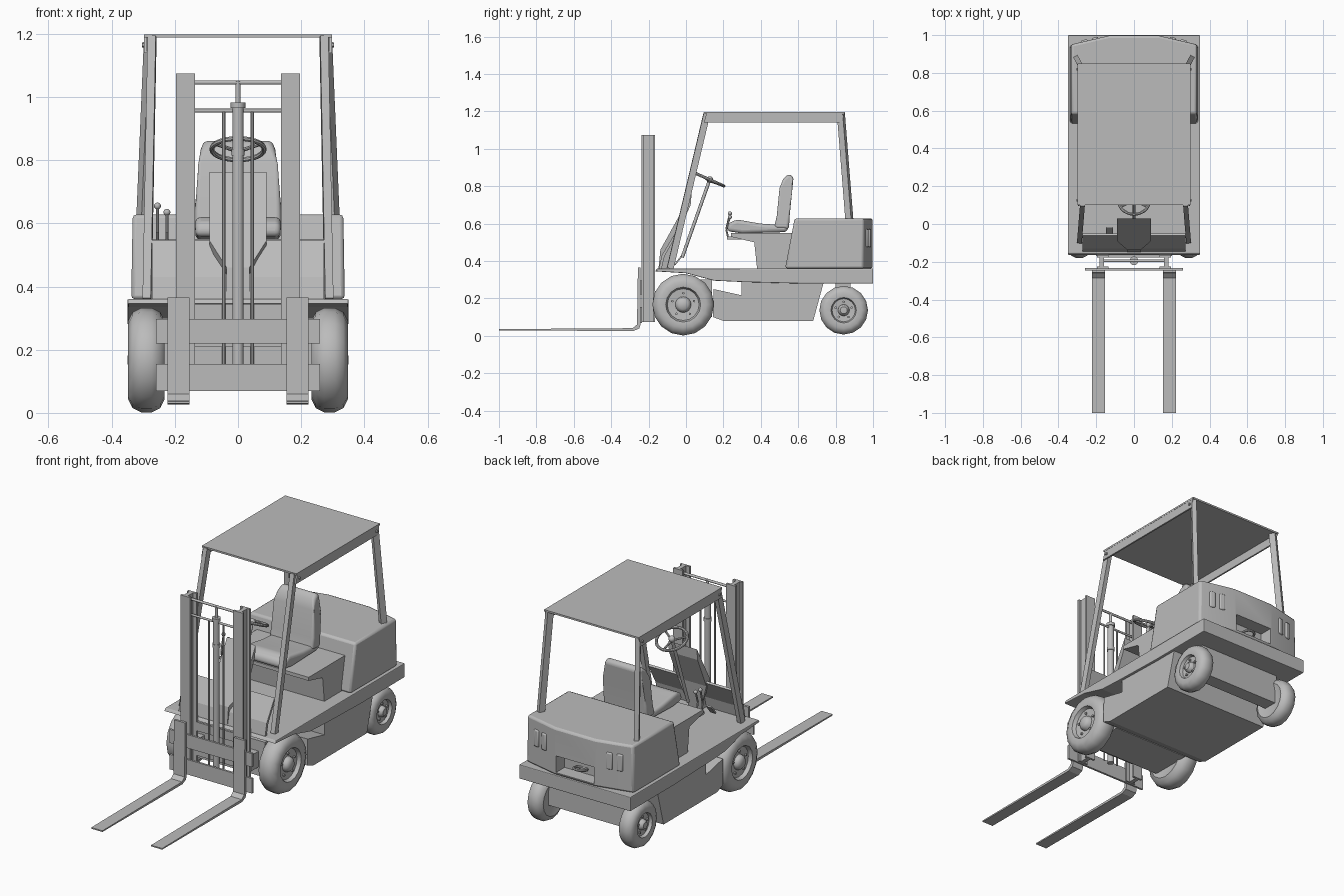
import bpy, bmesh, math
from mathutils import Vector, Matrix

if "Cube" in bpy.data.objects:
    bpy.data.objects.remove(bpy.data.objects["Cube"])

grey = bpy.data.materials.new("machine_grey")
grey.use_nodes = True
COL = (0.5, 0.5, 0.5, 1)
grey.diffuse_color = COL
grey.node_tree.nodes["Principled BSDF"].inputs["Base Color"].default_value = COL


def finish(name, bm, smooth=False, bevel=0, segments=2):
    bmesh.ops.recalc_face_normals(bm, faces=bm.faces)
    me = bpy.data.meshes.new(name)
    bm.to_mesh(me)
    bm.free()
    me.materials.append(grey)
    ob = bpy.data.objects.new(name, me)
    bpy.context.collection.objects.link(ob)
    if bevel:
        mod = ob.modifiers.new("bevel", "BEVEL")
        mod.width, mod.segments = bevel, segments
    if smooth:
        bpy.ops.object.select_all(action="DESELECT")
        bpy.context.view_layer.objects.active = ob
        ob.select_set(True)
        bpy.ops.object.shade_smooth_by_angle(angle=math.radians(40))
    return ob


def extrude(name, pts, vec, shape=None, **kw):
    """Extrude a closed 3D outline; shape may move each vertex."""
    bm = bmesh.new()
    face = bm.faces.new([bm.verts.new(p) for p in pts])
    res = bmesh.ops.extrude_face_region(bm, geom=[face])
    verts = [v for v in res["geom"] if isinstance(v, bmesh.types.BMVert)]
    bmesh.ops.translate(bm, verts=verts, vec=vec)
    if shape:
        for v in bm.verts:
            shape(v.co)
    return finish(name, bm, **kw)


def prism(name, yz, x0, x1, **kw):
    return extrude(name, [(x0, y, z) for y, z in yz], (x1 - x0, 0, 0), **kw)


def box(name, x, y, z, **kw):
    return prism(name, [(y[0], z[0]), (y[1], z[0]), (y[1], z[1]), (y[0], z[1])], *x, **kw)


def bar(name, a, b, w, d):
    a, b = Vector(a), Vector(b)
    bm = bmesh.new()
    rot = (b - a).to_track_quat("Z", "Y").to_matrix().to_4x4()
    size = Matrix.Diagonal((w, d, (b - a).length, 1))
    bmesh.ops.create_cube(bm, size=1, matrix=Matrix.Translation((a + b) / 2) @ rot @ size)
    return finish(name, bm)


def rod(name, a, b, r, sides=12):
    a, b = Vector(a), Vector(b)
    bm = bmesh.new()
    rot = (b - a).to_track_quat("Z", "Y").to_matrix().to_4x4()
    bmesh.ops.create_cone(bm, cap_ends=True, segments=sides, radius1=r, radius2=r,
                          depth=(b - a).length, matrix=Matrix.Translation((a + b) / 2) @ rot)
    return finish(name, bm, smooth=True)


def ball(name, c, r):
    bm = bmesh.new()
    bmesh.ops.create_uvsphere(bm, u_segments=12, v_segments=8, radius=r,
                              matrix=Matrix.Translation(c))
    return finish(name, bm, smooth=True)


def ring(name, c, r, tube, tilt):
    bpy.ops.mesh.primitive_torus_add(location=c, rotation=(tilt, 0, 0), major_radius=r,
                                     minor_radius=tube, major_segments=28, minor_segments=8)
    ob = bpy.context.object
    ob.name = name
    ob.data.materials.append(grey)
    bpy.ops.object.shade_smooth_by_angle()


def wheel(name, side, y, z, r, x0, x1, rim):
    """Tyre, dished rim and hub as one lathed section around the x axis."""
    w = x1 - x0
    section = [(0, x0 + .1 * w), (rim, x0 + .1 * w), (.75 * r, x0), (.92 * r, x0 + .12 * w),
               (r, x0 + .35 * w), (r, x1 - .35 * w), (.92 * r, x1 - .12 * w), (.75 * r, x1),
               (rim * 1.1, x1 - .04 * w), (rim, x1 - .22 * w), (rim * .5, x1 - .25 * w),
               (rim * .45, x1 - .1 * w), (rim * .3, x1), (0, x1 + .02 * w)]
    bm = bmesh.new()
    vs = [bm.verts.new((side * x, y, z + rad)) for rad, x in section]
    es = [bm.edges.new(p) for p in zip(vs, vs[1:])]
    bmesh.ops.spin(bm, geom=vs + es, cent=(0, y, z), axis=(1, 0, 0),
                   angle=math.tau, steps=16, use_duplicate=False)
    bmesh.ops.remove_doubles(bm, verts=bm.verts, dist=.0005)
    finish(name, bm, smooth=True)
    for i in range(5):
        a = math.tau * i / 5
        p = Vector((side * (x1 - .26 * w), y + .72 * rim * math.sin(a), z + .72 * rim * math.cos(a)))
        rod(name + "_bolt", p, p + Vector((side * .012, 0, 0)), .007, 6)


# Chassis
prism("platform", [(-.155, .36), (-.165, .345), (0, .335), (.15, .295), (.3, .288),
                   (.6, .28), (1, .28), (1, .36)], -.35, .35, bevel=.004)
prism("lower_body", [(.147, .25), (.297, .217), (.297, .3), (.74, .3), (.68, .08),
                     (.2, .08), (.145, .1)], -.335, .335)
box("front_axle", (-.24, .24), (-.1, .14), (.1, .3))
box("rear_axle", (-.26, .26), (.8, .88), (.11, .29))

# Hood and counterweight with tapered rear corners and a towing recess
def lean_front(co):
    if co.y < .7:
        co.y += (co.z - .36) * .19
    co.x *= 1 - (co.z - .36) * .05

hood = extrude("counterweight", [(-.338, .53, .36), (.338, .53, .36), (.338, .95, .36), (.13, .998, .36),
                                 (-.13, .998, .36), (-.338, .95, .36)], (0, 0, .268),
               shape=lean_front, smooth=True, bevel=.012)
cutter = box("recess_cutter", (-.12, .12), (.92, 1.1), (.375, .47))
cutter.hide_render = True
cutter.hide_set(True)
cut = hood.modifiers.new("recess", "BOOLEAN")
cut.object, cut.operation, cut.solver = cutter, "DIFFERENCE", "EXACT"
ring("tow_ring", (0, .95, .41), .035, .007, 0.2)

# Seat base and seat
prism("seat_base", [(.38, .36), (.54, .36), (.58, .55), (.24, .55), (.24, .53), (.365, .5)],
      -.277, .277)
prism("seat_cushion", [(.22, .56), (.225, .6), (.27, .622), (.4, .6), (.55, .59), (.54, .555), (.3, .548)],
      -.135, .135, smooth=True, bevel=.018, segments=4)

def taper_back(co):
    if co.z > .78:
        co.x *= 1 - (co.z - .78) * 2.6

prism("seat_back", [(.47, .575), (.485, .64), (.5, .79), (.52, .84), (.55, .866), (.575, .85),
                    (.565, .75), (.555, .65), (.55, .57)], -.137, .137,
      shape=taper_back, smooth=True, bevel=.018, segments=4)

# Dash panel, console and steering
prism("dash_panel", [(-.145, .36), (-.13, .43), (-.06, .547), (-.05, .54), (-.115, .425), (-.13, .36)],
      -.272, .272)

def narrow_foot(co):
    if co.z < .5:
        co.x *= .4

prism("console", [(-.147, .36), (-.137, .46), (-.09, .545), (.03, .762), (.025, .7),
                  (-.055, .52), (-.08, .36)], -.09, .09, shape=narrow_foot)
rod("steering_column", (0, -.02, .42), (0, .125, .83), .009)
tilt = -.42
centre = Vector((0, .127, .835))
ring("steering_wheel", centre, .083, .008, tilt)
for i in range(3):
    a = math.tau * i / 3 + math.pi / 2
    tip = Matrix.Rotation(tilt, 3, "X") @ Vector((.083 * math.cos(a), .083 * math.sin(a), 0))
    rod("steering_spoke", centre - Vector((0, 0, .008)), centre + tip, .006, 8)
ball("steering_hub", centre, .018)

# Control levers and pedal
box("lever_bracket", (-.27, -.21), (.22, .3), (.515, .53))
for x, top in ((-.255, .655), (-.225, .635)):
    rod("lever", (x, .225, .525), (x, .215, .57), .005, 8)
    rod("lever", (x, .215, .57), (x, .235, top), .005, 8)
    ball("lever_knob", (x, .235, top), .011)
bar("pedal", (-.13, -.06, .38), (-.13, -.02, .43), .035, .008)

# Overhead guard
box("roof", (-.298, .298), (.1, .85), (1.188, 1.198))
for s, side in ((1, "left_"), (-1, "right_")):
    prism(side + "roof_rail", [(.095, 1.14), (.835, 1.14), (.845, 1.19), (.11, 1.19)],
          s * .288, s * .297)
    bar(side + "front_pillar", (s * .288, -.085, .36), (s * .272, .112, 1.19), .026, .035)
    bar(side + "rear_pillar", (s * .303, .875, .6), (s * .278, .828, 1.19), .026, .035)
    for y in (.125, .82):
        rod(side + "rail_bolt", (s * .295, y, 1.165), (s * .304, y, 1.165), .008, 6)

    # Wheels
    wheel(side + "front_wheel", s, -.015, .167, .165, .232, .348, .085)
    wheel(side + "rear_wheel", s, .843, .137, .13, .24, .335, .062)

    # Rear lamps, paired and turned to the tapered corner
    for x, y in ((.205, .98), (.262, .967)):
        lamp = box(side + "rear_lamp", (-.017, .017), (-.008, .008), (-.048, .048),
                   smooth=True, bevel=.007)
        lamp.location = (s * x, y, .522)
        lamp.rotation_euler.z = -s * .23

    # Mast beam: front and rear flanges on a web
    for y0, y1 in ((-.237, -.225), (-.177, -.165)):
        box(side + "mast_flange", (s * .136, s * .196), (y0, y1), (.075, 1.075))
    box(side + "mast_web", (s * .158, s * .182), (-.226, -.176), (.075, 1.075))
    box(side + "mast_mount", (s * .14, s * .2), (-.17, -.09), (.15, .24))

    # Fork: shank and tine in one bent profile
    prism(side + "fork", [(-.243, .365), (-.257, .365), (-.262, .06), (-.285, .041), (-1, .036),
                          (-1, .029), (-.28, .026), (-.25, .04), (-.243, .06)], s * .153, s * .223)
    rod(side + "lift_rod", (s * .045, -.195, .12), (s * .045, -.195, .957), .005, 8)

# Mast cross members and lift cylinder
for z0, z1 in ((.155, .21), (.295, .345)):
    box("mast_cross_member", (-.14, .14), (-.178, -.166), (z0, z1))
rod("mast_top_bar", (-.16, -.195, 1.046), (.16, -.195, 1.046), .007)
rod("mast_chain_bar", (-.16, -.195, .957), (.16, -.195, .957), .006)
for z0, z1, r in ((.12, .97, .018), (.965, .983, .023), (.815, .835, .021), (.98, 1.05, .008)):
    rod("lift_cylinder", (0, -.195, z0), (0, -.195, z1), r, 16)

# Fork carriage
for z0, z1 in ((.07, .155), (.22, .297)):
    box("carriage_plate", (-.26, .26), (-.246, -.234), (z0, z1))
